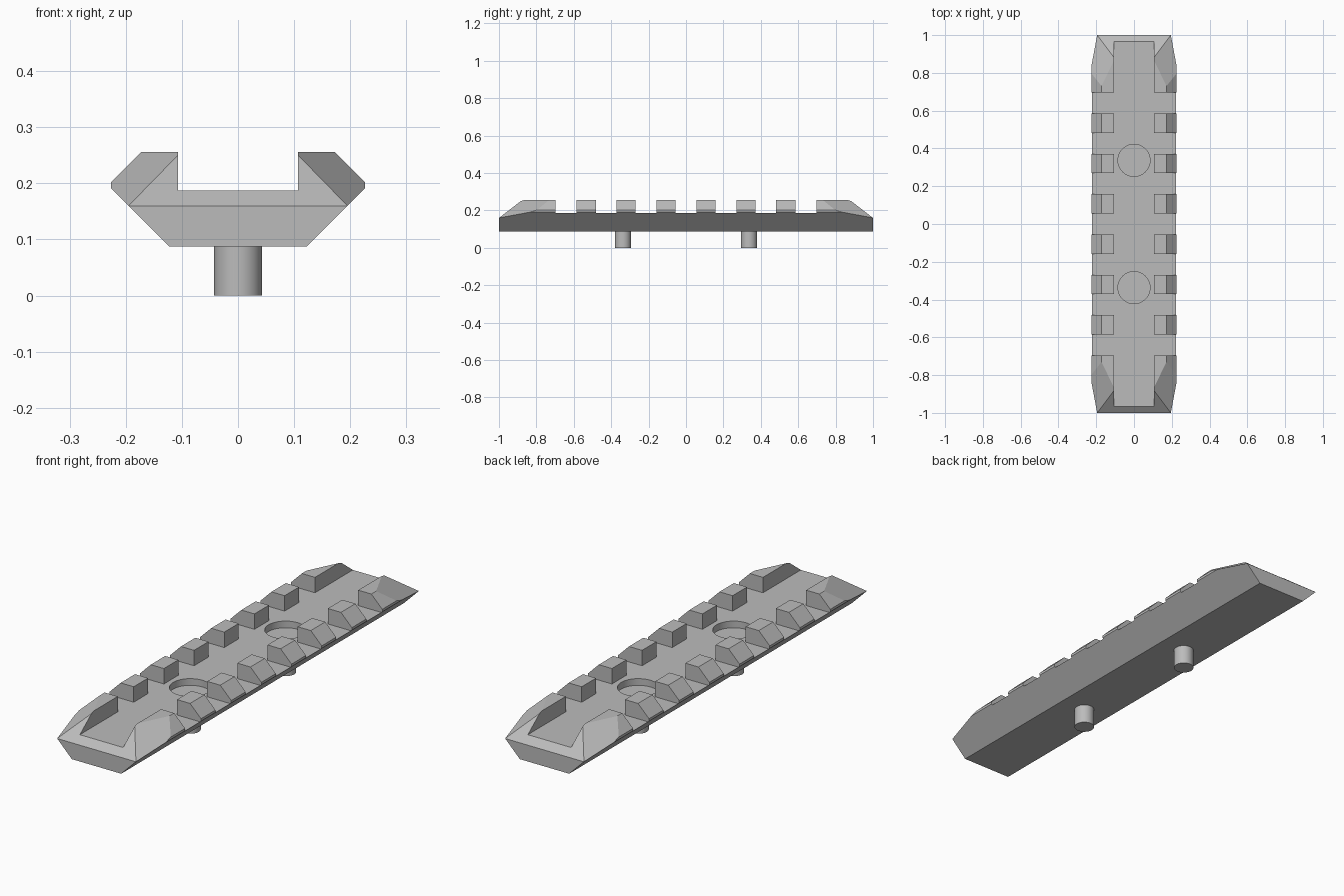
import bpy
import bmesh
from mathutils import Vector

cube = bpy.data.objects.get("Cube")
if cube:
    bpy.data.objects.remove(cube, do_unlink=True)

# Main dimensions
FLOOR, TOP, HALF = 0.187, 0.256, 1.0
PITCH, TOOTH = 0.2133, 0.102
SCREW_Y = 0.337

metal = bpy.data.materials.new("light_grey_metal")
metal.use_nodes = True
GREY = (0.5, 0.5, 0.5, 1)
metal.diffuse_color = GREY
metal.node_tree.nodes["Principled BSDF"].inputs["Base Color"].default_value = GREY


def make_object(name, bm):
    bmesh.ops.recalc_face_normals(bm, faces=bm.faces)
    mesh = bpy.data.meshes.new(name)
    bm.to_mesh(mesh)
    bm.free()
    mesh.materials.append(metal)
    obj = bpy.data.objects.new(name, mesh)
    bpy.context.collection.objects.link(obj)
    return obj


def slice_off(bm, point, normal):
    """Cut away everything beyond a plane and cap the opening."""
    geom = bm.verts[:] + bm.edges[:] + bm.faces[:]
    cut = bmesh.ops.bisect_plane(bm, geom=geom, dist=1e-6, plane_co=point,
                                 plane_no=normal, clear_outer=True)
    edges = [e for e in cut["geom_cut"] if isinstance(e, bmesh.types.BMEdge)]
    if edges:
        bmesh.ops.holes_fill(bm, edges=[e for e in edges if e.is_boundary], sides=0)


def shape_ends(bm):
    """Ramp both ends and bevel their four corners."""
    for end in (-1, 1):
        slice_off(bm, Vector((0, end, 0.16)), Vector((0, 0.77 * end, 1)))
        for side in (-1, 1):
            slice_off(bm, Vector((0.195 * side, end, 0.16)),
                      Vector((0.0131 * side, 0.0064 * end, 0.0211)))


def extrude_section(name, section, y0, y1):
    """Extrude an x-z section along y, then trim it with the end planes."""
    bm = bmesh.new()
    face = bm.faces.new([bm.verts.new((x, y0, z)) for x, z in section])
    new = bmesh.ops.extrude_face_region(bm, geom=[face])["geom"]
    bmesh.ops.translate(bm, vec=(0, y1 - y0, 0),
                        verts=[v for v in new if isinstance(v, bmesh.types.BMVert)])
    shape_ends(bm)
    return make_object(name, bm)


def cylinder(name, radius, y, z0, z1):
    bm = bmesh.new()
    bmesh.ops.create_cone(bm, cap_ends=True, segments=48, radius1=radius,
                          radius2=radius, depth=z1 - z0)
    bmesh.ops.translate(bm, vec=(0, y, (z0 + z1) / 2), verts=bm.verts)
    return make_object(name, bm)


def smooth(obj):
    bpy.ops.object.select_all(action="DESELECT")
    obj.select_set(True)
    bpy.context.view_layer.objects.active = obj
    bpy.ops.object.shade_smooth_by_angle(angle=0.5)


# Rail base with flared flanks
base = extrude_section("rail_base", [(-0.122, 0.087), (0.122, 0.087),
                                     (0.222, FLOOR), (-0.222, FLOOR)], -HALF, HALF)

# Round recesses sunk into the rail floor
for i, y in enumerate((-SCREW_Y, SCREW_Y)):
    cutter = cylinder("recess_cutter", 0.085, y, FLOOR - 0.03, FLOOR + 0.1)
    cutter.hide_render = True
    mod = base.modifiers.new("recess", "BOOLEAN")
    mod.operation, mod.solver, mod.object = "DIFFERENCE", "EXACT", cutter
    bpy.context.view_layer.objects.active = base
    bpy.ops.object.modifier_apply(modifier=mod.name)
    bpy.data.objects.remove(cutter, do_unlink=True)
smooth(base)

# Rows of teeth: six short ones and a long one at each end, on both sides
spans = [(PITCH * (i - 2.5) - TOOTH / 2, PITCH * (i - 2.5) + TOOTH / 2) for i in range(6)]
spans = [(-HALF, -0.697)] + spans + [(0.697, HALF)]
lug = [(0.107, FLOOR), (0.222, FLOOR), (0.226, 0.191), (0.226, 0.202),
       (0.172, TOP), (0.107, TOP)]
for side, label in ((1, "left"), (-1, "right")):
    for i, (y0, y1) in enumerate(spans):
        extrude_section(f"{label}_tooth_{i + 1}", [(x * side, z) for x, z in lug], y0, y1)

# Screw shanks under the rail
for label, y in (("front", -SCREW_Y), ("back", SCREW_Y)):
    smooth(cylinder(f"{label}_screw", 0.0425, y, 0, 0.09))
